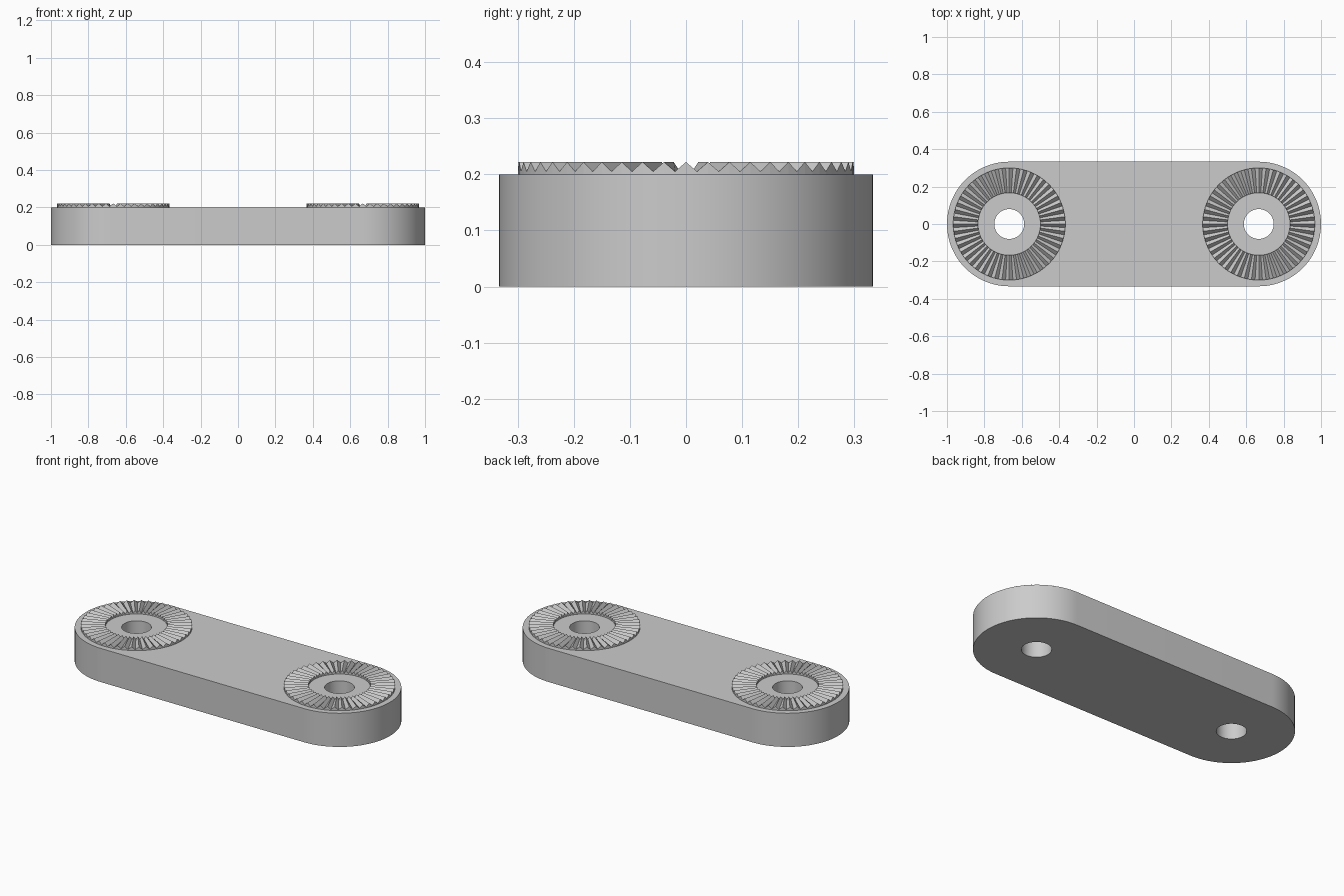
import bpy, bmesh
from math import pi, sin, cos

cube = bpy.data.objects.get("Cube")
if cube:
    bpy.data.objects.remove(cube, do_unlink=True)

CENTRE, END_R, HOLE_R, THICK = 0.667, 0.333, 0.08, 0.2
RING_IN, RING_OUT, VALLEY, PEAK, TEETH = 0.167, 0.3, 0.205, 0.222, 48

grey = bpy.data.materials.new("grey")
grey.use_nodes = True
grey.diffuse_color = (0.6, 0.6, 0.6, 1)
grey.node_tree.nodes["Principled BSDF"].inputs["Base Color"].default_value = (0.6, 0.6, 0.6, 1)


def make_object(name, bm):
    bmesh.ops.recalc_face_normals(bm, faces=bm.faces)
    mesh = bpy.data.meshes.new(name)
    bm.to_mesh(mesh)
    bm.free()
    mesh.materials.append(grey)
    obj = bpy.data.objects.new(name, mesh)
    bpy.context.collection.objects.link(obj)
    return obj


def arc(cx, radius, start, sweep, count):
    angles = [start + sweep * i / count for i in range(count + 1)]
    return [(cx + radius * cos(a), radius * sin(a), 0) for a in angles]


def add_loop(bm, points):
    verts = [bm.verts.new(p) for p in points]
    return [bm.edges.new((v, verts[i - 1])) for i, v in enumerate(verts)]


# Stadium-shaped bar with two round through holes
bm = bmesh.new()
edges = add_loop(bm, arc(CENTRE, END_R, -pi / 2, pi, 48) + arc(-CENTRE, END_R, pi / 2, pi, 48))
for side in (-1, 1):
    edges += add_loop(bm, arc(side * CENTRE, HOLE_R, 0, 2 * pi, 48)[:-1])
bmesh.ops.triangle_fill(bm, edges=edges, use_beauty=True)
bmesh.ops.dissolve_limit(bm, angle_limit=0.01, verts=[], edges=bm.edges[:])
extruded = bmesh.ops.extrude_face_region(bm, geom=bm.faces[:], use_keep_orig=True)
top = [g for g in extruded["geom"] if isinstance(g, bmesh.types.BMVert)]
bmesh.ops.translate(bm, verts=top, vec=(0, 0, THICK))
bar = make_object("bar", bm)
bpy.context.view_layer.objects.active = bar
bar.select_set(True)
bpy.ops.object.shade_smooth_by_angle(angle=pi / 6)
bar.select_set(False)


# Ring of radial V-shaped teeth on each end
def toothed_ring(name, cx):
    bm = bmesh.new()
    sections = []
    for i in range(2 * TEETH):
        a = pi * i / TEETH
        crest = VALLEY if i % 2 else PEAK
        profile = [(RING_IN, THICK), (RING_IN, crest), (RING_OUT, crest), (RING_OUT, THICK)]
        sections.append([bm.verts.new((cx + r * cos(a), r * sin(a), z)) for r, z in profile])
    for i, here in enumerate(sections):
        before = sections[i - 1]
        for j in range(3):
            bm.faces.new((before[j], before[j + 1], here[j + 1], here[j]))
    return make_object(name, bm)


toothed_ring("left_toothed_ring", CENTRE)
toothed_ring("right_toothed_ring", -CENTRE)
